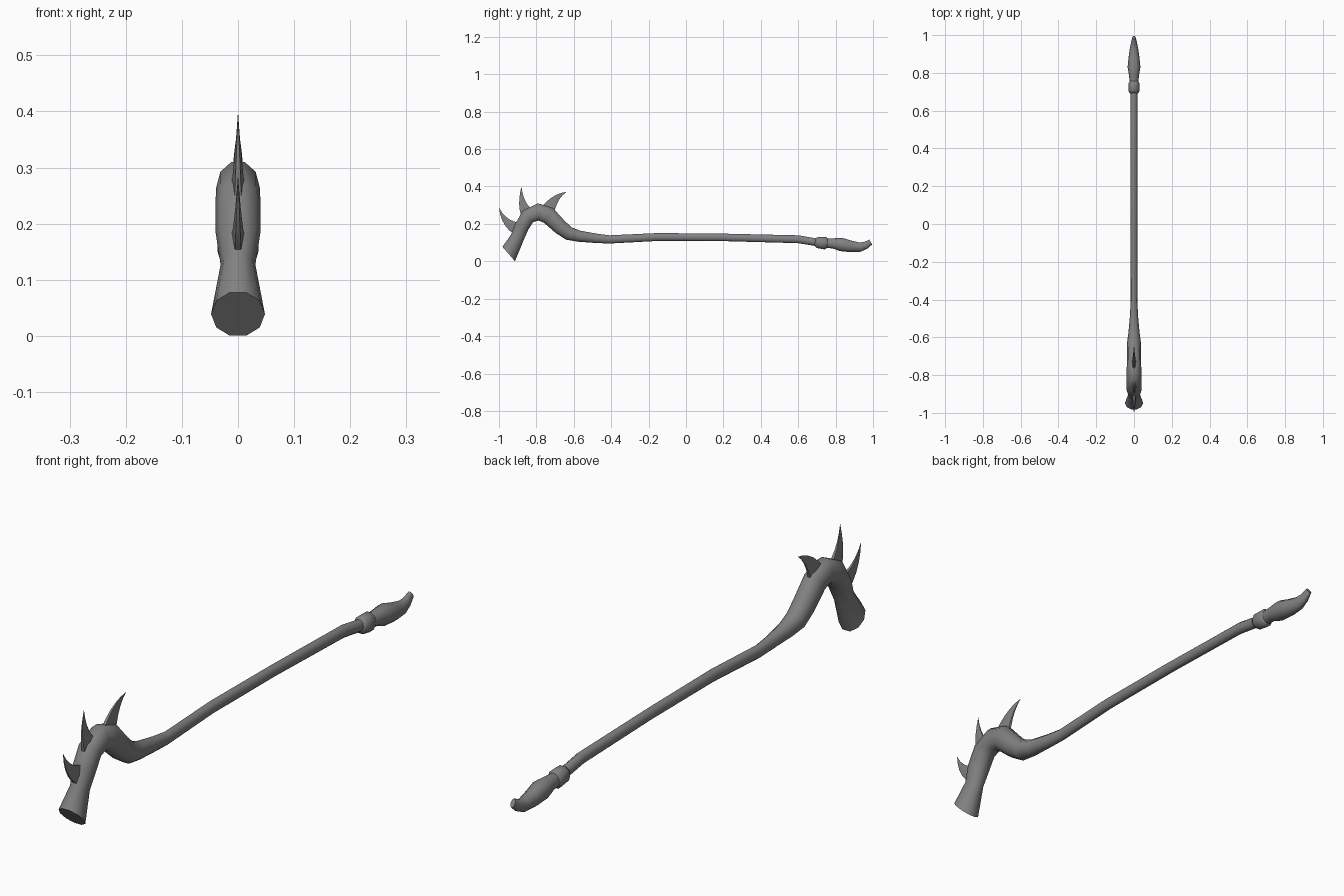
import bpy, bmesh, math
from mathutils import Vector

if "Cube" in bpy.data.objects:
    bpy.data.objects.remove(bpy.data.objects["Cube"])

dark = bpy.data.materials.new("dark_grey")
dark.diffuse_color = (0.22, 0.22, 0.22, 1)
dark.use_nodes = True
dark.node_tree.nodes["Principled BSDF"].inputs["Base Color"].default_value = dark.diffuse_color


def tube(name, stations, sides, angle=60):
    """Loft in the YZ plane; each station is (y, z, in-plane radius, x radius[, ring tilt])."""
    pts = [Vector((0, s[0], s[1])) for s in stations]
    bm = bmesh.new()
    rings = []
    last = len(pts) - 1
    flat = math.cos(math.pi / sides)
    for i, (p, s) in enumerate(zip(pts, stations)):
        a = (p - pts[i - 1]).normalized() if i > 0 else Vector()
        b = (pts[i + 1] - p).normalized() if i < last else Vector()
        t = (a + b).normalized()
        n = Vector((0, -t.z, t.y))
        if len(s) > 4:
            n = Vector((0, math.cos(math.radians(s[4])), math.sin(math.radians(s[4]))))
        ring = []
        for k in range(sides):
            ang = 2 * math.pi * (k + 0.5) / sides
            v = p + n * s[2] * math.cos(ang) / flat + Vector((s[3] * math.sin(ang), 0, 0))
            ring.append(bm.verts.new(v))
        rings.append(ring)
    for r0, r1 in zip(rings, rings[1:]):
        for k in range(sides):
            j = (k + 1) % sides
            bm.faces.new((r0[k], r0[j], r1[j], r1[k]))
    bm.faces.new(rings[0])
    bm.faces.new(rings[-1])
    bmesh.ops.recalc_face_normals(bm, faces=bm.faces)
    me = bpy.data.meshes.new(name)
    bm.to_mesh(me)
    bm.free()
    me.materials.append(dark)
    ob = bpy.data.objects.new(name, me)
    bpy.context.collection.objects.link(ob)
    bpy.ops.object.select_all(action='DESELECT')
    ob.select_set(True)
    bpy.context.view_layer.objects.active = ob
    bpy.ops.object.shade_smooth_by_angle(angle=math.radians(angle))
    return ob


# Hooked head with a slanted end cut, flowing into the long shaft
tube("hooked_shaft", [
    (-0.948, 0.039, 0.051, 0.048, 131),
    (-0.902, 0.127, 0.037, 0.031),
    (-0.878, 0.185, 0.038, 0.040),
    (-0.845, 0.240, 0.041, 0.040),
    (-0.790, 0.264, 0.046, 0.039),
    (-0.735, 0.245, 0.046, 0.038),
    (-0.672, 0.183, 0.040, 0.038),
    (-0.625, 0.148, 0.036, 0.036),
    (-0.570, 0.134, 0.030, 0.029),
    (-0.480, 0.123, 0.025, 0.021),
    (-0.410, 0.117, 0.022, 0.018),
    (-0.150, 0.130, 0.021, 0.018),
    (0.200, 0.128, 0.020, 0.018),
    (0.600, 0.118, 0.021, 0.018),
    (0.720, 0.098, 0.020, 0.018)], 10)

# Collar and curled grip at the far end
tube("end_collar", [
    (0.690, 0.103, 0.020, 0.020),
    (0.703, 0.101, 0.030, 0.029),
    (0.745, 0.097, 0.034, 0.029),
    (0.757, 0.096, 0.024, 0.023)], 10)
tube("curled_tip", [
    (0.745, 0.097, 0.025, 0.023),
    (0.785, 0.096, 0.027, 0.026),
    (0.830, 0.090, 0.036, 0.034),
    (0.880, 0.080, 0.031, 0.029),
    (0.930, 0.076, 0.025, 0.022),
    (0.960, 0.085, 0.020, 0.016),
    (0.988, 0.103, 0.015, 0.009)], 10)


# Curved thorns, bent from root to tip along a quadratic arc
def thorn(name, root, bend, tip, width):
    root, bend, tip = Vector(root), Vector(bend), Vector(tip)
    stations = []
    for i in range(6):
        t = i / 5
        p = root * (1 - t) ** 2 + bend * 2 * t * (1 - t) + tip * t * t
        taper = max(1 - t, 0.01)
        stations.append((p.x, p.y, width * taper, 0.012 * taper))
    tube(name, stations, 6)


thorn("lower_thorn", (-0.905, 0.175), (-0.975, 0.205), (-0.999, 0.285), 0.034)
thorn("middle_thorn", (-0.855, 0.265), (-0.885, 0.315), (-0.880, 0.398), 0.032)
thorn("rear_thorn", (-0.740, 0.270), (-0.705, 0.345), (-0.640, 0.371), 0.038)
